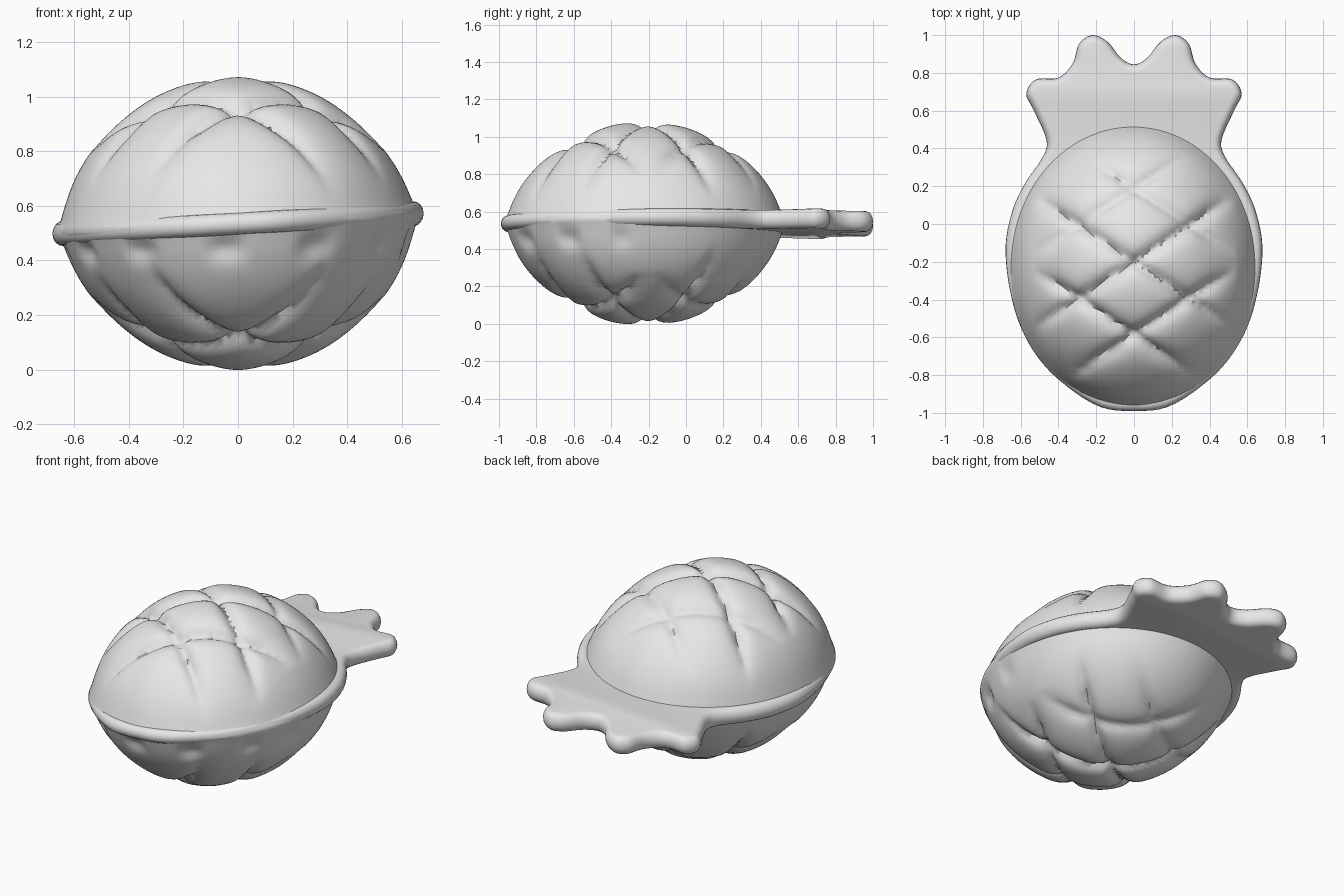
import bpy, bmesh, math
from mathutils import Vector

if "Cube" in bpy.data.objects:
    bpy.data.objects.remove(bpy.data.objects["Cube"])

MID_Z = 0.535
BODY_Y = -0.22

grey = bpy.data.materials.new("plain grey")
grey.use_nodes = True
GREY = (0.8, 0.8, 0.8, 1)
grey.diffuse_color = GREY
grey.node_tree.nodes["Principled BSDF"].inputs["Base Color"].default_value = GREY


def finish(bm, name):
    bmesh.ops.recalc_face_normals(bm, faces=bm.faces)
    mesh = bpy.data.meshes.new(name)
    bm.to_mesh(mesh)
    bm.free()
    mesh.materials.append(grey)
    obj = bpy.data.objects.new(name, mesh)
    bpy.context.collection.objects.link(obj)
    bpy.ops.object.select_all(action='DESELECT')
    obj.select_set(True)
    bpy.context.view_layer.objects.active = obj
    bpy.ops.object.shade_smooth_by_angle(angle=math.radians(60))
    return obj


def clamp(v):
    return max(0.0, min(1.0, v))


def quilting(x, y):
    """Depth of the crossed diagonal creases, deepest where two meet."""
    cuts = []
    for centre, strength in ((0.2, 0.65), (-0.2, 1.0), (-0.6, 1.0)):
        for slope in (0.65, -0.65):
            d = abs(y - centre - slope * x) / math.hypot(1, slope)
            cuts.append(strength * math.exp(-d / 0.035))
    cuts.sort()
    fade = clamp((0.54 - abs(x)) / 0.14) * clamp((0.38 - y) / 0.12) * clamp((y + 0.84) / 0.14)
    return fade * (0.055 * cuts[-1] + 0.035 * cuts[-2])


# Padded body: a slightly pointed ellipsoid with creases pressed in
SIZE = Vector((0.64, 0.73, 0.55))
POWER = 1.8
bm = bmesh.new()
bmesh.ops.create_icosphere(bm, subdivisions=6, radius=1)
for v in bm.verts:
    u = v.co
    rho = math.hypot(u.x, u.y)
    u = u * (rho ** POWER + abs(u.z) ** POWER) ** (-1 / POWER)
    p = Vector((u.x * SIZE.x, u.y * SIZE.y, u.z * SIZE.z))
    normal = Vector((u.x / SIZE.x, u.y / SIZE.y, u.z / SIZE.z)).normalized()
    depth = quilting(p.x, p.y + BODY_Y) * clamp(abs(p.z) / 0.15 - 0.5)
    # small gathers below the front seam
    if p.z < 0 and p.y < 0:
        gather = math.exp(-((p.z + 0.09) / 0.045) ** 2) * clamp(-p.y / 0.2)
        depth += 0.022 * gather * max(0, math.cos(13 * math.atan2(p.x, -p.y) + 0.8))
    p -= normal * depth
    # flare where the body meets the seam
    flare = 0.025 * math.exp(-abs(p.z) / 0.05)
    p += Vector((u.x, u.y, 0)) * flare
    p.z += 0.055 * p.x * math.exp(-abs(p.z) / 0.1)
    v.co = p + Vector((0, BODY_Y, MID_Z))
finish(bm, "quilted_body")

# Seam and leaf crown: one rounded plate following a mirrored outline
half = [(0.22, -0.95), (0.48, -0.74), (0.63, -0.45), (0.68, -0.16), (0.65, 0.05),
        (0.58, 0.21), (0.48, 0.36), (0.465, 0.45), (0.53, 0.6), (0.57, 0.69),
        (0.52, 0.765), (0.4, 0.775), (0.325, 0.85), (0.29, 0.955), (0.22, 1.0),
        (0.14, 0.965), (0.07, 0.88)]
points = [(0, -0.99)] + half + [(0, 0.845)] + [(-x, y) for x, y in reversed(half)]
points = [Vector(p) for p in points]


def smooth_loop(pts, steps):
    out = []
    n = len(pts)
    for i in range(n):
        a, b, c, d = (pts[(i + k) % n] for k in (-1, 0, 1, 2))
        for s in range(steps):
            t = s / steps
            out.append(0.5 * (2 * b + (c - a) * t + (2 * a - 5 * b + 4 * c - d) * t ** 2
                              + (3 * b - a - 3 * c + d) * t ** 3))
    return out


outline = smooth_loop(points, 5)
count = len(outline)
ROUND = 0.04
LEVELS = 8
bm = bmesh.new()
rings = []
for level in range(LEVELS + 1):
    angle = math.pi * (level / LEVELS - 0.5)
    ring = []
    for i, p in enumerate(outline):
        along = (outline[(i + 1) % count] - outline[i - 1]).normalized()
        inward = Vector((-along.y, along.x))
        q = p + inward * ROUND * (1 - math.cos(angle))
        thick = 0.04 + 0.0075 * (p.y + 1)
        ring.append(bm.verts.new((q.x, q.y, MID_Z + 0.055 * q.x + thick * math.sin(angle))))
    rings.append(ring)
for low, high in zip(rings, rings[1:]):
    for i in range(count):
        j = (i + 1) % count
        bm.faces.new((low[i], low[j], high[j], high[i]))
bm.faces.new(rings[0])
bm.faces.new(rings[-1])
finish(bm, "seam_and_leaf_crown")
